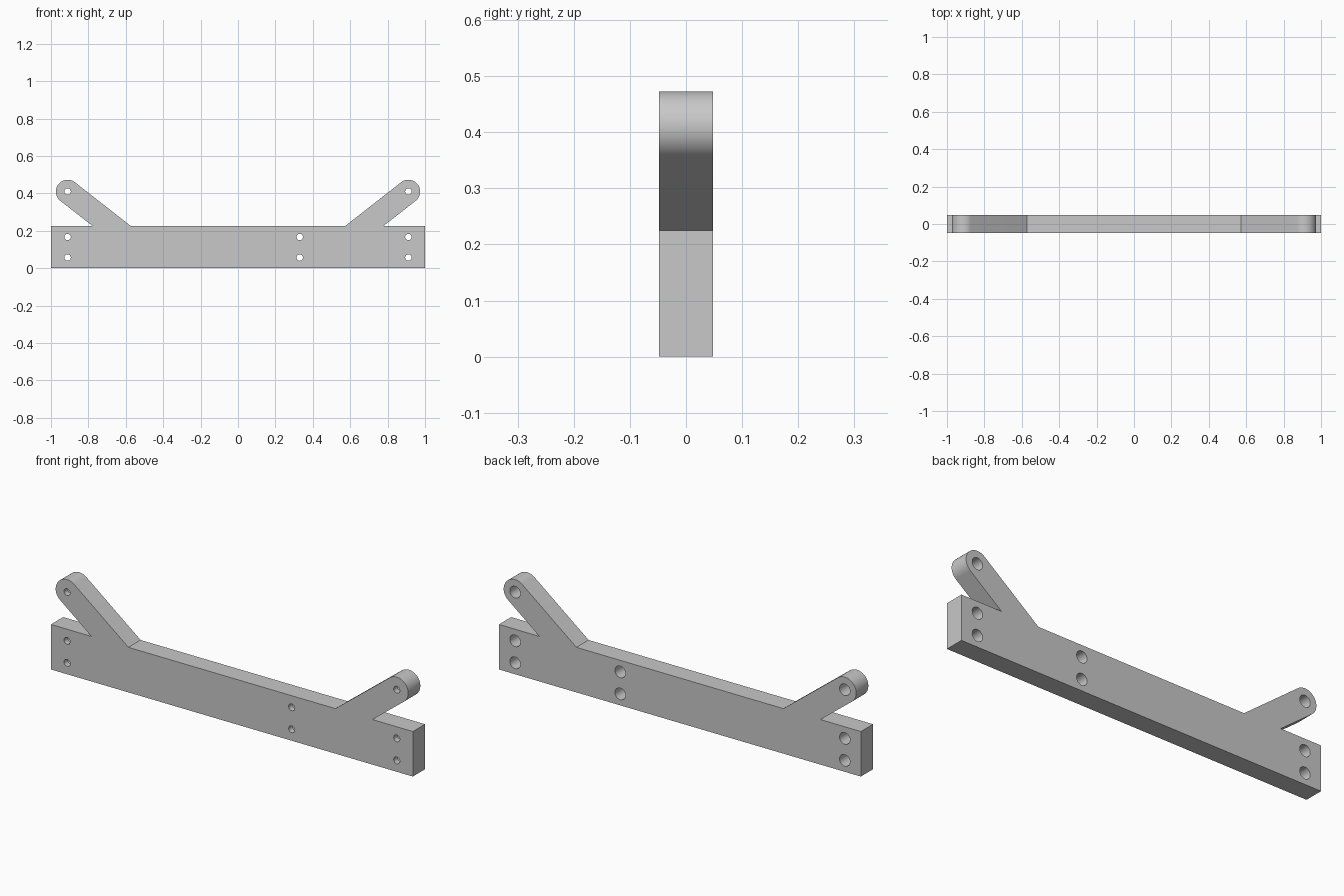
import bpy
import bmesh
from math import sin, cos, tan, pi, radians

cube = bpy.data.objects.get("Cube")
if cube:
    bpy.data.objects.remove(cube, do_unlink=True)

HALF_DEPTH = 0.048
BAR_TOP = 0.225
ARM_ANGLE = radians(38)
ARM_RADIUS = 0.063
TIP_X, TIP_Z = 0.911, 0.41
HOLE_RADIUS, BORE_RADIUS = 0.017, 0.029
BORE_FLOOR = -0.018

grey = bpy.data.materials.new("light grey")
grey.use_nodes = True
grey.diffuse_color = (0.58, 0.58, 0.58, 1)
grey.node_tree.nodes["Principled BSDF"].inputs["Base Color"].default_value = grey.diffuse_color


def make_object(name, bm):
    bmesh.ops.recalc_face_normals(bm, faces=bm.faces)
    mesh = bpy.data.meshes.new(name)
    bm.to_mesh(mesh)
    bm.free()
    mesh.materials.append(grey)
    obj = bpy.data.objects.new(name, mesh)
    bpy.context.collection.objects.link(obj)
    return obj


def arm_outline(steps=32):
    """Right-hand slanted arm with a round tip, from outer root to inner root."""
    root = TIP_X - (TIP_Z - BAR_TOP) / tan(ARM_ANGLE)
    spread = ARM_RADIUS / sin(ARM_ANGLE)
    points = [(root + spread, BAR_TOP)]
    for i in range(steps + 1):
        a = ARM_ANGLE - pi / 2 + pi * i / steps
        points.append((TIP_X + ARM_RADIUS * cos(a), TIP_Z + ARM_RADIUS * sin(a)))
    points.append((root - spread, BAR_TOP))
    return points


# Bar with two arms, extruded from one mirrored outline
right = [(1, 0), (1, BAR_TOP)] + arm_outline()
outline = right + [(-x, z) for x, z in reversed(right)]
bm = bmesh.new()
face = bm.faces.new([bm.verts.new((x, -HALF_DEPTH, z)) for x, z in outline])
extruded = bmesh.ops.extrude_face_region(bm, geom=[face])["geom"]
bmesh.ops.translate(bm, vec=(0, 2 * HALF_DEPTH, 0),
                    verts=[v for v in extruded if isinstance(v, bmesh.types.BMVert)])
bracket = make_object("bracket_bar", bm)


def add_stepped_pin(bm, x, z, sides=32):
    """Narrow through hole in front, wide counterbore at the back."""
    profile = [(HOLE_RADIUS, -0.1), (HOLE_RADIUS, BORE_FLOOR),
               (BORE_RADIUS, BORE_FLOOR), (BORE_RADIUS, 0.1)]
    rings = [[bm.verts.new((x + r * cos(2 * pi * i / sides), y, z + r * sin(2 * pi * i / sides)))
              for i in range(sides)] for r, y in profile]
    for low, high in zip(rings, rings[1:]):
        for i in range(sides):
            j = (i + 1) % sides
            bm.faces.new((low[i], low[j], high[j], high[i]))
    bm.faces.new(rings[0])
    bm.faces.new(rings[-1])


# Screw holes: three pairs in the bar and one in each arm tip
bm = bmesh.new()
for x in (-TIP_X, 0.33, TIP_X):
    for z in (0.057, 0.167):
        add_stepped_pin(bm, x, z)
for x in (-TIP_X, TIP_X):
    add_stepped_pin(bm, x, TIP_Z)
cutter = make_object("hole_cutter", bm)
cutter.hide_render = True

cut = bracket.modifiers.new("screw_holes", 'BOOLEAN')
cut.operation = 'DIFFERENCE'
cut.solver = 'EXACT'
cut.object = cutter
bpy.ops.object.select_all(action='DESELECT')
bracket.select_set(True)
bpy.context.view_layer.objects.active = bracket
bpy.ops.object.modifier_apply(modifier=cut.name)
bpy.data.objects.remove(cutter, do_unlink=True)

# Smooth round walls, crisp edges
bpy.ops.object.shade_smooth_by_angle(angle=radians(30))
